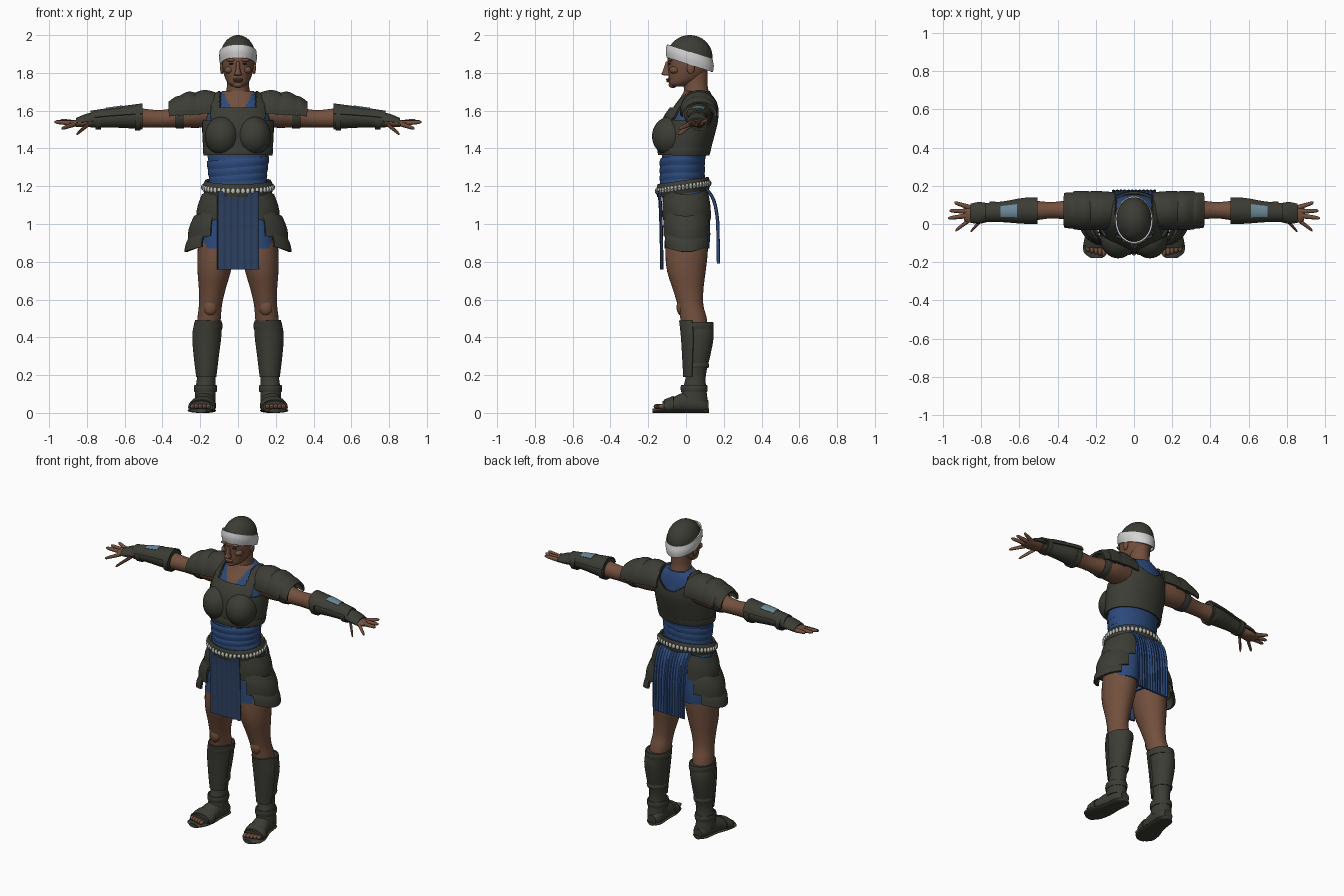
import bpy, bmesh, math
from mathutils import Matrix, Vector

if "Cube" in bpy.data.objects:
    bpy.data.objects.remove(bpy.data.objects["Cube"])


def material(name, rgb):
    m = bpy.data.materials.new(name)
    m.use_nodes = True
    m.diffuse_color = (*rgb, 1)
    m.node_tree.nodes["Principled BSDF"].inputs["Base Color"].default_value = (*rgb, 1)
    return m


ARMOUR = material("olive armour", (.045, .046, .035))
SKIN = material("brown skin", (.17, .08, .047))
BLUE = material("blue cloth", (.025, .068, .2))
DARK = material("dark blue cloth", (.027, .052, .12))
WHITE = material("white band", (.66, .66, .66))
PEARL = material("pale beads", (.5, .5, .46))
PANEL = material("pale blue panel", (.15, .25, .32))
EYE = material("dark eye", (.02, .015, .012))
made = []


def finish(name, bm, mats, mirror=False, thick=0):
    mesh = bpy.data.meshes.new(name)
    bmesh.ops.recalc_face_normals(bm, faces=bm.faces[:])
    bm.to_mesh(mesh)
    bm.free()
    ob = bpy.data.objects.new(name, mesh)
    bpy.context.collection.objects.link(ob)
    for m in mats if isinstance(mats, list) else [mats]:
        mesh.materials.append(m)
    if thick:
        mod = ob.modifiers.new("thickness", "SOLIDIFY")
        mod.thickness, mod.offset = thick, 0
    if mirror:
        ob.modifiers.new("mirror", "MIRROR").use_mirror_merge = False
    made.append(ob)
    return ob


def smooth_rings(rings, sub):
    out = []
    for i in range(len(rings) - 1):
        p = [rings[max(0, min(len(rings) - 1, i + k))] for k in (-1, 0, 1, 2)]
        for s in range(sub):
            u = s / sub
            out.append([b + .5 * u * (c - a + u * (2*a - 5*b + 4*c - d + u * (3*(b - c) + d - a)))
                        for a, b, c, d in zip(*p)])
    return out + [rings[-1]]


# Lofts rings (position, centre a, centre b, radius a, radius b) along an axis
def loft(name, axis, rings, mats, n=32, sub=4, arc=None, keep=None, warp=None,
         mirror=False, thick=0, rule=None):
    bm = bmesh.new()
    rows = []
    a0, a1 = [math.radians(v) for v in arc or (0, 360)]
    for t, a, b, ra, rb in smooth_rings(rings, sub):
        row = []
        for k in range(n):
            w = a0 + (a1 - a0) * k / (n - 1 if arc else n)
            p, q = a + ra * math.cos(w), b + rb * math.sin(w)
            co = Vector({"X": (t, p, q), "Y": (p, t, q), "Z": (p, q, t)}[axis])
            row.append(bm.verts.new(warp(co) if warp else co))
        rows.append(row)
    for r, s in zip(rows, rows[1:]):
        for k in range(n - 1 if arc else n):
            j = (k + 1) % n
            bm.faces.new((r[k], r[j], s[j], s[k]))
    if not arc and not thick:
        bm.faces.new(rows[0])
        bm.faces.new(rows[-1])
    if keep:
        bad = [f for f in bm.faces if not keep(f.calc_center_median())]
        bmesh.ops.delete(bm, geom=bad, context="FACES")
    if rule:
        for f in bm.faces:
            f.material_index = rule(f.calc_center_median())
    return finish(name, bm, mats, mirror, thick)


def balls(name, items, mat, mirror=False, seg=20, keep=None):
    bm = bmesh.new()
    for loc, size in items:
        bmesh.ops.create_uvsphere(bm, u_segments=seg, v_segments=seg * 2 // 3, radius=1,
                                  matrix=Matrix.LocRotScale(Vector(loc), None, Vector(size)))
    if keep:
        bad = [f for f in bm.faces if not keep(f.calc_center_median())]
        bmesh.ops.delete(bm, geom=bad, context="FACES")
    return finish(name, bm, mat, mirror)


# Hanging cloth panel from a side profile (y, z), with pleats
def hanging(name, profile, half, mat, pleats):
    bm = bmesh.new()
    rows = []
    for y, z in smooth_rings(profile, 5):
        rows.append([bm.verts.new((half * (k / 24 - 1), y + .003 * math.sin(k * pleats), z))
                     for k in range(49)])
    for r, s in zip(rows, rows[1:]):
        for k in range(48):
            bm.faces.new((r[k], r[k + 1], s[k + 1], s[k]))
    return finish(name, bm, mat, thick=.012)


# Head and neck
loft("head", "Z", [(1.727, 0, -.04, .03, .035), (1.742, 0, -.03, .05, .06), (1.77, 0, -.005, .067, .086),
                   (1.82, 0, .012, .081, .107), (1.88, 0, .017, .085, .114), (1.94, 0, .02, .08, .105),
                   (1.97, 0, .02, .05, .07)], SKIN)
loft("neck", "Z", [(1.62, 0, .05, .09, .075), (1.69, 0, .055, .066, .066), (1.74, 0, .05, .058, .064),
                   (1.82, 0, .045, .058, .07)], SKIN)
loft("nose", "Z", [(1.785, 0, -.1, .015, .012), (1.793, 0, -.103, .02, .027), (1.81, 0, -.1, .013, .024),
                   (1.86, 0, -.094, .009, .013)], SKIN, n=14)
balls("lips", [((0, -.092, 1.765), (.028, .014, .007)), ((0, -.09, 1.756), (.024, .014, .007))], SKIN)
balls("chin", [((0, -.07, 1.738), (.028, .022, .018))], SKIN)
balls("brow_and_ear", [((.036, -.084, 1.868), (.026, .014, .009)), ((.085, .025, 1.825), (.01, .02, .032)),
                       ((.048, -.06, 1.815), (.024, .028, .02))], SKIN, True)
balls("eye", [((.034, -.086, 1.848), (.014, .008, .005))], EYE, True)
slope = lambda p: 1.878 - .33 * (p.y - .02)
balls("cropped_hair", [((0, .02, 1.885), (.093, .12, .115))], ARMOUR, seg=40, keep=lambda p: p.z > slope(p) - .02)
loft("headband", "Z", [(-.034, 0, .02, .09, .119), (0, 0, .02, .096, .123), (.034, 0, .02, .094, .116)], WHITE,
     n=48, warp=lambda p: Vector((p.x, p.y, p.z + slope(p))), thick=.008)

# Torso with an open neckline
TORSO = [(1.13, 0, 0, .172, .122), (1.2, 0, -.015, .162, .124), (1.27, 0, -.02, .144, .112),
         (1.35, 0, -.012, .16, .115), (1.45, 0, .002, .172, .128), (1.55, 0, .022, .172, .132),
         (1.62, 0, .042, .162, .108), (1.67, 0, .055, .13, .085), (1.705, 0, .058, .08, .068)]
loft("tunic", "Z", TORSO, [BLUE, SKIN], n=72, sub=7,
     rule=lambda p: int(p.y < .05 and p.z > 1.61 and abs(p.x) < .03 + (p.z - 1.61) * .6))


def plated(p):
    x = abs(p.x)
    if p.z < 1.375:
        return False
    if p.y < .03:
        return not (p.z > 1.55 and x > .14) and not (p.z > 1.615 and x < .095)
    return x < .08 * 1.2 and p.z < 1.59 + 6 * x * x or x >= .096


loft("cuirass", "Z", [(z, a, b, r + .01, s + .01) for z, a, b, r, s in TORSO], ARMOUR, n=96, sub=9,
     keep=plated, thick=.012)
balls("breastplate", [((.083, -.08, 1.465), (.092, .1, .105))], ARMOUR, True, seg=32)
loft("cuirass_rim", "Z", [(1.365, 0, -.012, .176, .13), (1.385, 0, -.01, .18, .134), (1.405, 0, -.006, .18, .134)],
     ARMOUR, n=48, thick=.012)
for i, z in enumerate((1.245, 1.285, 1.325)):
    loft("sash_%d" % i, "Z", [(z - .024, 0, -.02, .146 + .005 * i, .114), (z, 0, -.02, .152 + .005 * i, .118),
                              (z + .02, 0, -.018, .148 + .006 * i, .114)], BLUE, n=40,
         warp=lambda p: Vector((p.x, p.y, p.z + .08 * p.x)), thick=.006)

# Belt with a row of beads
tilt = lambda p: Vector((p.x, p.y, p.z + .15 * p.y))
loft("belt", "Z", [(1.165, 0, -.015, .172, .13), (1.2, 0, -.015, .18, .136), (1.23, 0, -.015, .168, .128)], ARMOUR,
     n=48, warp=tilt, thick=.014)
beads = []
for k in range(44):
    w = math.tau * k / 44
    beads.append((tilt(Vector((.184 * math.cos(w), -.015 + .14 * math.sin(w), 1.197))), (.012, .01, .016)))
balls("belt_beads", beads, PEARL, seg=9)

# Shorts, hip plates and hanging cloths
loft("shorts_seat", "Z", [(.97, 0, .008, .17, .11), (1.03, 0, .008, .196, .122), (1.1, 0, .004, .186, .125),
                          (1.19, 0, -.01, .165, .122)], BLUE, n=40)
loft("shorts_leg", "Z", [(.87, .108, .005, .102, .118), (.95, .104, .008, .1, .12), (1.06, .09, .008, .1, .118)],
     BLUE, mirror=True)
for i, (z, low, x, r, span) in enumerate([(1.175, 1.01, .065, .12, 82), (1.06, .925, .085, .142, 74),
                                          (.965, .872, .1, .141, 62)]):
    loft("hip_plate_%d" % i, "Z", [(z, x, 0, r, .108), ((z + low) / 2, x + .012, .002, r + .015, .12),
                                   (low, x + .015, .005, r + .012 + .005 * i, .122)], ARMOUR, n=24,
         arc=(-span, span), mirror=True, thick=.014,
         warp=lambda p: Vector((p.x, p.y, p.z + .025 * ((p.y / .1) ** 2 - .8))))
hanging("front_cloth", [(-.143, 1.175), (-.136, 1.1), (-.131, .95), (-.128, .76)], .108, DARK, .8)
hanging("back_cloth", [(.105, 1.19), (.145, 1.13), (.166, 1.03), (.17, .9), (.172, .79)], .112, BLUE, 1.5)

# Legs and boots
loft("leg", "Z", [(.97, .108, .008, .098, .11), (.85, .116, .003, .098, .112), (.75, .126, .002, .088, .102),
                  (.65, .137, .012, .07, .08), (.57, .146, .024, .061, .068), (.5, .153, .04, .062, .07),
                  (.42, .16, .05, .06, .068)], SKIN, mirror=True)
balls("kneecap", [((.147, -.025, .56), (.035, .025, .045))], SKIN, True)
loft("boot_shaft", "Z", [(.475, .157, .057, .069, .083), (.4, .166, .066, .07, .08), (.3, .168, .06, .061, .068),
                         (.2, .168, .052, .049, .053), (.13, .172, .045, .053, .062), (.06, .174, .04, .056, .076)],
     ARMOUR, mirror=True)
for name, z, h, cx, cy, ra, rb in [("boot_cuff", .46, .02, .158, .057, .072, .086),
                                   ("calf_strap", .25, .012, .168, .056, .057, .062),
                                   ("ankle_strap", .13, .018, .172, .043, .058, .068)]:
    loft(name, "Z", [(z - h, cx, cy, ra - .003, rb - .003), (z, cx, cy, ra, rb), (z + h, cx, cy, ra - .003, rb - .003)],
         ARMOUR, mirror=True, thick=.008)
loft("shin_guard", "Z", [(.19, .168, .046, .05, .056), (.3, .168, .054, .064, .07), (.41, .165, .06, .075, .083),
                         (.49, .157, .056, .068, .088)], ARMOUR, n=20, arc=(195, 345), mirror=True, thick=.01)
ground = lambda p: Vector((p.x, p.y, max(p.z, .012)))
loft("boot_foot", "Y", [(.118, .167, .035, .03, .03), (.08, .168, .045, .05, .05), (0, .176, .05, .055, .06),
                        (-.07, .187, .038, .062, .045), (-.125, .195, .03, .062, .032)], ARMOUR, mirror=True, warp=ground)
loft("boot_sole", "Y", [(.122, .166, .012, .02, .012), (.09, .167, .012, .05, .012), (0, .176, .012, .056, .012),
                        (-.08, .19, .012, .07, .012), (-.145, .2, .012, .064, .012), (-.178, .196, .012, .03, .012)],
     ARMOUR, mirror=True)
balls("toes", [((.157 + .021 * k, -.148 + .006 * k, .034), (.0125, .024, .014)) for k in range(5)], SKIN, True, seg=12)
loft("foot_strap", "Y", [(-.115, .194, .03, .066, .036), (-.09, .19, .034, .068, .043), (-.065, .186, .038, .066, .048)],
     ARMOUR, mirror=True, thick=.008, warp=ground)

# Arms and layered shoulder plates
loft("arm", "X", [(.13, .06, 1.59, .075, .075), (.22, .068, 1.585, .076, .076), (.3, .072, 1.57, .062, .058),
                  (.37, .073, 1.56, .048, .048), (.44, .072, 1.558, .043, .046), (.52, .07, 1.562, .052, .052)],
     SKIN, mirror=True)
loft("arm_strap", "X", [(.285, .072, 1.57, .066, .06), (.305, .072, 1.568, .066, .06), (.33, .072, 1.565, .06, .055)],
     ARMOUR, mirror=True, thick=.006)
for i, (x0, x1, z, r, h) in enumerate([(.27, .365, 1.585, .088, .078), (.2, .318, 1.59, .096, .097),
                                       (.1, .26, 1.595, .095, .1)]):
    loft("shoulder_plate_%d" % i, "X", [(x0, .07, z, r - .006, h - .012), ((x0 + x1) / 2, .07, z + .004, r, h + .004),
                                        (x1, .072, z - .008, r - .004, h - .014)],
         ARMOUR, n=24, arc=(-8, 188), mirror=True, thick=.014)

# Bracers with a pale inlay, hand guards and hands
BRACER = [(.505, .07, 1.565, .062, .064), (.58, .069, 1.563, .06, .056), (.68, .064, 1.558, .047, .047),
          (.78, .06, 1.55, .04, .04)]
loft("bracer", "X", BRACER, ARMOUR, mirror=True)
loft("bracer_guard", "X", [(x, a, b, r + .006, s + .006) for x, a, b, r, s in BRACER], ARMOUR, n=20,
     arc=(15, 165), mirror=True, thick=.008)
loft("bracer_inlay", "X", [(x, a, b, r + .011, s + .011) for x, a, b, r, s in BRACER], PANEL, n=20, sub=12,
     arc=(58, 118), mirror=True, thick=.004, keep=lambda p: .615 < p.x < .7)
for i, x in enumerate((.53, .74)):
    k = BRACER[i * 2]
    loft("bracer_strap_%d" % i, "X", [(x - .015, .068, 1.562 - .01 * i, k[3], k[4]),
                                      (x + .015, .067, 1.56 - .01 * i, k[3], k[4] - .002)],
         ARMOUR, sub=1, mirror=True, thick=.008)
loft("hand_guard", "X", [(.76, .06, 1.545, .042, .044), (.81, .058, 1.54, .052, .036), (.855, .056, 1.535, .045, .022)],
     ARMOUR, n=20, arc=(0, 180), mirror=True, thick=.01)
loft("palm", "X", [(.77, .06, 1.545, .03, .03), (.81, .056, 1.537, .042, .024), (.86, .054, 1.533, .046, .018),
                   (.89, .055, 1.533, .036, .012)], SKIN, n=20, mirror=True)
for name, base, tip in [("little_finger", (.86, .087, 1.535), (.94, .112, 1.55)),
                        ("ring_finger", (.87, .066, 1.535), (.965, .07, 1.543)),
                        ("middle_finger", (.87, .044, 1.533), (.972, .03, 1.54)),
                        ("index_finger", (.86, .022, 1.53), (.935, -.035, 1.505)),
                        ("thumb", (.79, .03, 1.53), (.855, -.04, 1.475))]:
    a, b = Vector(base), Vector(tip)
    loft(name, "X", [(*a.lerp(b, u), r, r) for u, r in ((0, .014), (.5, .0115), (.88, .009), (1, .003))], SKIN,
         n=12, sub=3, mirror=True)

# Bake modifiers and smooth the surfaces while keeping hard rims
bpy.ops.object.select_all(action="DESELECT")
for ob in made:
    ob.select_set(True)
bpy.context.view_layer.objects.active = made[0]
bpy.ops.object.convert(target="MESH")
bpy.ops.object.shade_smooth_by_angle(angle=math.radians(40))
